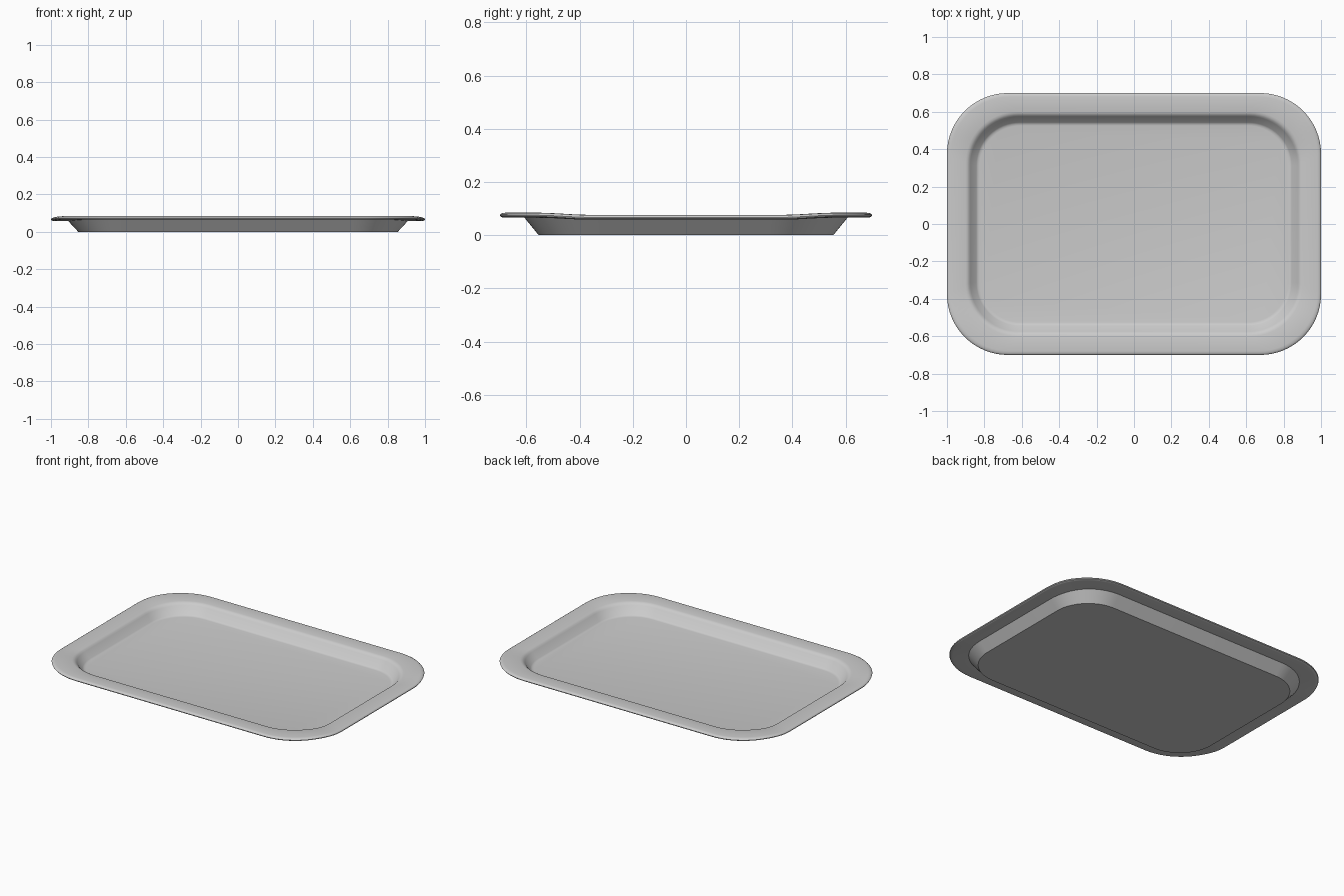
import bpy, bmesh, math

if "Cube" in bpy.data.objects:
    bpy.data.objects.remove(bpy.data.objects["Cube"], do_unlink=True)

# Single grey finish
grey = bpy.data.materials.new("tray_grey")
grey.use_nodes = True
colour = (0.6, 0.6, 0.6, 1)
grey.diffuse_color = colour
grey.node_tree.nodes["Principled BSDF"].inputs["Base Color"].default_value = colour

STEPS = 16
RIM_Z = 0.058


def rounded_rectangle(inset, radius):
    """Outline points, inset from the outer edge of the tray."""
    cx, cy = 1 - inset - radius, 0.7 - inset - radius
    points = []
    for quarter, (sx, sy) in enumerate([(1, 1), (-1, 1), (-1, -1), (1, -1)]):
        for i in range(STEPS + 1):
            a = math.pi / 2 * (quarter + i / STEPS)
            points.append((sx * cx + radius * math.cos(a),
                           sy * cy + radius * math.sin(a)))
    return points


def rim_lift(y):
    """The rim sits a little lower along the two short sides."""
    t = min(max((abs(y) - 0.36) / 0.2, 0), 1)
    return 0.008 * t * t * (3 - 2 * t)


# Cross-section from inner floor, over the rim, to the underside:
# inset, corner radius, height
profile = [
    (0.174, 0.22, 0.015), (0.165, 0.225, 0.0165), (0.157, 0.23, 0.021),
    (0.125, 0.26, 0.061), (0.117, 0.265, 0.069), (0.110, 0.27, 0.073),
    (0.100, 0.275, 0.0755), (0.02, 0.315, 0.0765), (0.009, 0.32, 0.075),
    (0.002, 0.325, 0.071), (0, 0.325, 0.067), (0.002, 0.325, 0.062),
    (0.008, 0.32, 0.059), (0.016, 0.32, 0.058), (0.092, 0.285, 0.058),
    (0.146, 0.235, 0.0),
]

bm = bmesh.new()
rings = []
for inset, radius, z in profile:
    weight = min(z / RIM_Z, 1)
    rings.append([bm.verts.new((x, y, z + weight * rim_lift(y)))
                  for x, y in rounded_rectangle(inset, radius)])

# Walls and rim
for lower, upper in zip(rings, rings[1:]):
    n = len(lower)
    for i in range(n):
        j = (i + 1) % n
        bm.faces.new((lower[i], upper[i], upper[j], lower[j]))

# Inner floor and flat base
bm.faces.new(rings[0])
bm.faces.new(reversed(rings[-1]))
bmesh.ops.recalc_face_normals(bm, faces=bm.faces)

mesh = bpy.data.meshes.new("tray")
bm.to_mesh(mesh)
bm.free()
mesh.materials.append(grey)
tray = bpy.data.objects.new("tray", mesh)
bpy.context.collection.objects.link(tray)

bpy.ops.object.select_all(action="DESELECT")
tray.select_set(True)
bpy.context.view_layer.objects.active = tray
bpy.ops.object.shade_smooth_by_angle(angle=math.radians(35))
